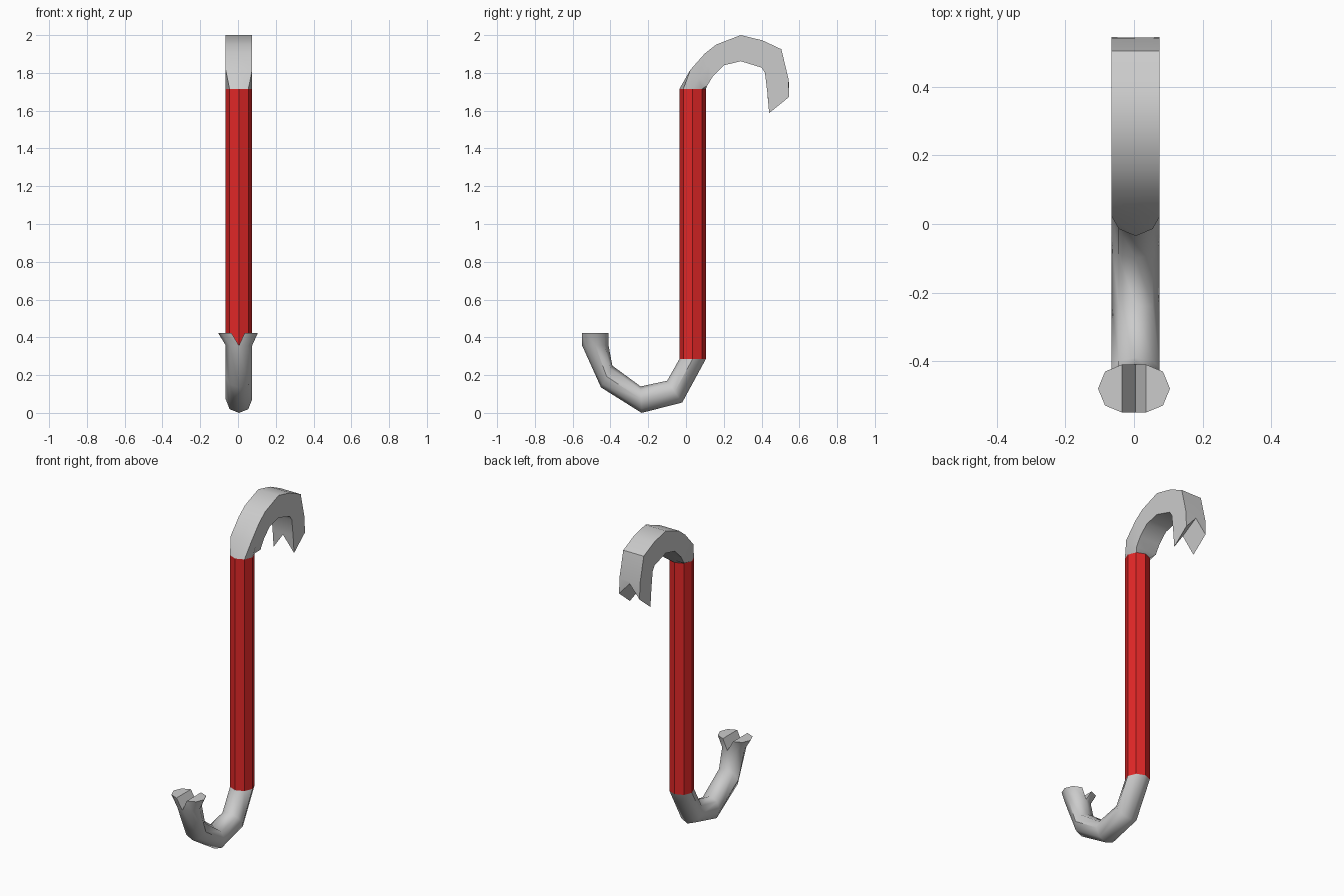
import bpy, bmesh
from math import sin, cos, pi, radians
from mathutils import Vector

if "Cube" in bpy.data.objects:
    bpy.data.objects.remove(bpy.data.objects["Cube"])

CX, R, N = 0.005, 0.07, 8


def ring(bm, a, b, square=False):
    """Eight points across the bar between profile points a and b (y, z)."""
    a, b = Vector(a), Vector(b)
    verts = []
    for k in range(N):
        s, c = sin(k * pi / 4), cos(k * pi / 4)
        if square:
            m = max(abs(s), abs(c))
            s, c = s / m, c / m
        p = (a + b) / 2 + (a - b) / 2 * c
        verts.append(bm.verts.new((CX + R * s, p.x, p.y)))
    return verts


def bridge(bm, r0, r1):
    for k in range(N):
        j = (k + 1) % N
        bm.faces.new((r0[k], r0[j], r1[j], r1[k]))


def sweep(bm, pairs, square_from=99):
    rings = [ring(bm, a, b, i >= square_from) for i, (a, b) in enumerate(pairs)]
    for r0, r1 in zip(rings, rings[1:]):
        bridge(bm, r0, r1)
    return rings


def finish(bm, name, angle=None, color=None):
    bmesh.ops.recalc_face_normals(bm, faces=bm.faces)
    me = bpy.data.meshes.new(name)
    bm.to_mesh(me)
    bm.free()
    ob = bpy.data.objects.new(name, me)
    bpy.context.collection.objects.link(ob)
    if color:
        mat = bpy.data.materials.new(name + "_paint")
        mat.diffuse_color = color
        mat.use_nodes = True
        mat.node_tree.nodes["Principled BSDF"].inputs["Base Color"].default_value = mat.diffuse_color
        me.materials.append(mat)
    if angle:
        bpy.ops.object.select_all(action='DESELECT')
        ob.select_set(True)
        bpy.context.view_layer.objects.active = ob
        bpy.ops.object.shade_smooth_by_angle(angle=radians(angle))
    return ob


# straight red shaft
bm = bmesh.new()
sweep(bm, [((0.105, 0.285), (-0.035, 0.285)), ((0.105, 1.715), (-0.035, 1.715))])
finish(bm, "shaft", color=(0.75, 0.02, 0.02, 1))

# upper claw: octagon turning into a square bar, (inner, outer) pairs
bm = bmesh.new()
rings = sweep(bm, [
    ((0.105, 1.715), (-0.035, 1.715)),
    ((0.112, 1.732), (0.022, 1.815)),
    ((0.143, 1.783), (0.10, 1.903)),
    ((0.20, 1.84), (0.16, 1.95)),
    ((0.29, 1.862), (0.29, 2.0)),
    ((0.40, 1.828), (0.405, 1.972)),
    ((0.418, 1.80), (0.505, 1.925)),
    ((0.43, 1.70), (0.543, 1.765)),
    ((0.44, 1.587), (0.545, 1.672)),
], square_from=1)
# split tip: the middle of the last ring is pulled up into a V notch
tip = rings[-1]
tip[0].co.yz = (0.431, 1.685)
tip[4].co.yz = (0.544, 1.752)
bm.faces.new((tip[0], tip[1], tip[3], tip[4]))
bm.faces.new((tip[1], tip[2], tip[3]))
bm.faces.new((tip[0], tip[7], tip[5], tip[4]))
bm.faces.new((tip[7], tip[6], tip[5]))
finish(bm, "upper_claw", angle=35)

# lower hook: round bar
bm = bmesh.new()
rings = sweep(bm, [
    ((-0.035, 0.285), (0.105, 0.285)),
    ((-0.10, 0.17), (-0.02, 0.055)),
    ((-0.24, 0.14), (-0.235, 0.005)),
    ((-0.39, 0.25), (-0.45, 0.135)),
    ((-0.41, 0.357), (-0.55, 0.357)),
])
# two flared prongs, each raised from half of the last ring
end = rings[-1]
for ids, dx in (((0, 1, 2, 3, 4), 0.03), ((4, 5, 6, 7, 0), -0.04)):
    low = [end[i] for i in ids]
    top = [bm.verts.new(v.co + Vector((dx, 0, 0.066))) for v in low]
    for k in range(5):
        j = (k + 1) % 5
        bm.faces.new((low[k], low[j], top[j], top[k]))
    bm.faces.new(top)
for v in bm.verts:
    v.co.z = max(v.co.z, 0)
low_z = min(v.co.z for v in bm.verts)
for v in bm.verts:
    if v.co.z < 0.05:
        v.co.z -= low_z
finish(bm, "lower_hook", angle=50)
